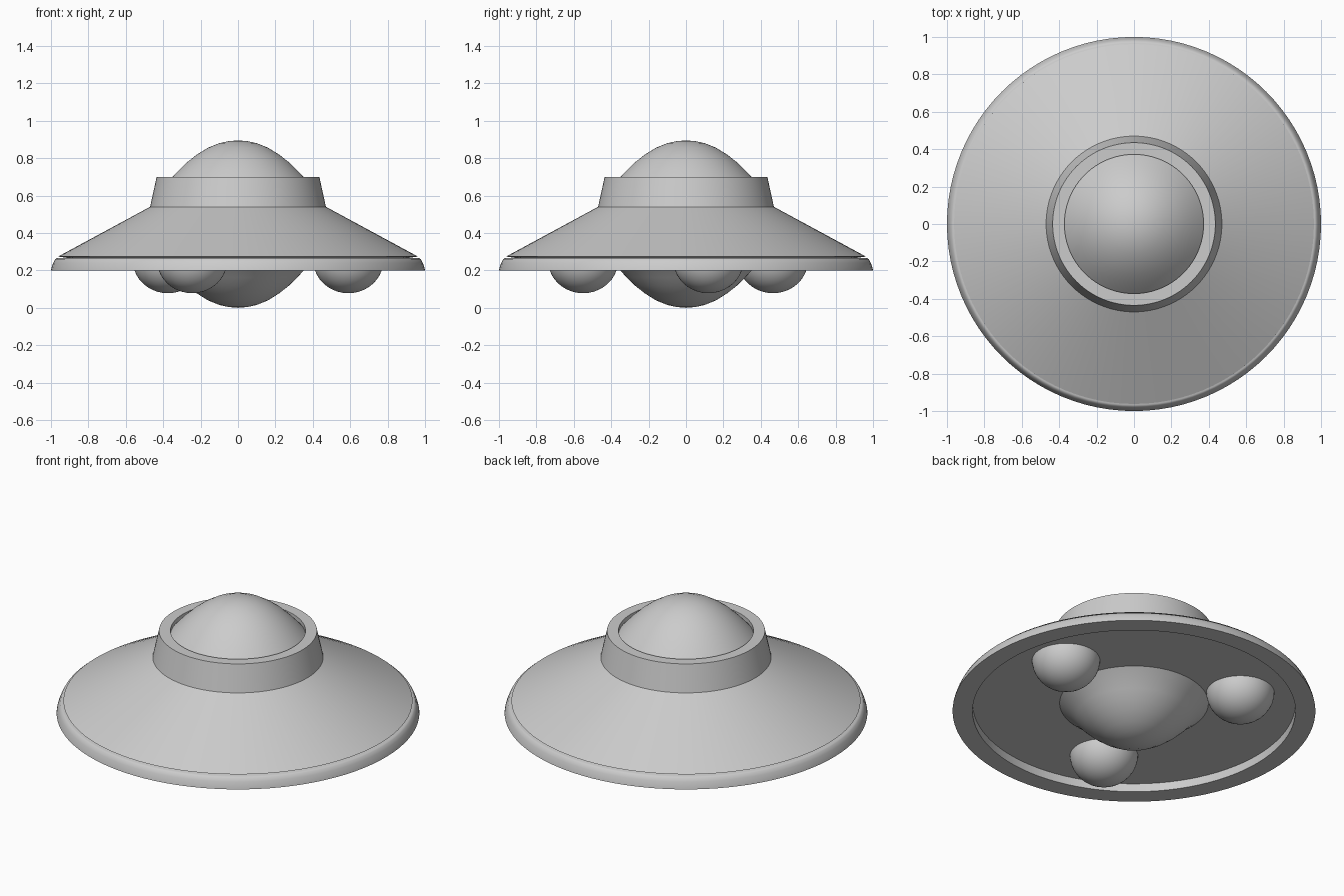
import bpy
import math

cube = bpy.data.objects.get("Cube")
if cube:
    bpy.data.objects.remove(cube, do_unlink=True)

# Single plain grey metal
metal = bpy.data.materials.new("grey_metal")
metal.use_nodes = True
GREY = (0.6, 0.6, 0.6, 1)
metal.diffuse_color = GREY
metal.node_tree.nodes["Principled BSDF"].inputs["Base Color"].default_value = GREY


def lathe(name, profile, steps=96, centre=(0, 0), closed=False, angle=25):
    """Spin an (r, z) profile around the vertical axis; r = 0 makes a pole."""
    verts, rings, faces = [], [], []
    for r, z in profile:
        start = len(verts)
        if r == 0:
            verts.append((0, 0, z))
            rings.append([start] * steps)
        else:
            for i in range(steps):
                a = math.tau * i / steps
                verts.append((r * math.cos(a), r * math.sin(a), z))
            rings.append(list(range(start, start + steps)))
    pairs = list(zip(rings, rings[1:]))
    if closed:
        pairs.append((rings[-1], rings[0]))
    for low, high in pairs:
        for i in range(steps):
            j = (i + 1) % steps
            quad = [low[i], low[j], high[j], high[i]]
            faces.append(list(dict.fromkeys(quad)))
    mesh = bpy.data.meshes.new(name)
    mesh.from_pydata(verts, [], faces)
    mesh.materials.append(metal)
    obj = bpy.data.objects.new(name, mesh)
    bpy.context.collection.objects.link(obj)
    obj.location = (*centre, 0)
    bpy.ops.object.select_all(action="DESELECT")
    obj.select_set(True)
    bpy.context.view_layer.objects.active = obj
    bpy.ops.object.shade_smooth_by_angle(angle=math.radians(angle))
    return obj


def bell(width, height):
    """Rounded cap that straightens towards its edge, from edge to tip."""
    cap = [(0.35, 0.0), (0.315, 0.037), (0.27, 0.08), (0.22, 0.119),
           (0.16, 0.156), (0.1, 0.18), (0.05, 0.191), (0, 0.195)]
    return [(r * width / 0.35, z * height / 0.195) for r, z in cap]


# Outer rim band with a flat underside
lathe("rim", [(0.89, 0.2), (1.0, 0.2), (0.997, 0.215), (0.988, 0.24),
              (0.978, 0.26), (0.968, 0.266), (0.89, 0.266)], closed=True, angle=40)

# Sloping saucer hull, just clear of the rim
lathe("saucer_hull", [(0.88, 0.262), (0.962, 0.274), (0.47, 0.54)])

# Recessed floor under the saucer
lathe("underside_floor", [(0, 0.25), (0.892, 0.25)][::-1])

# Collar around the cockpit
lathe("cockpit_collar", [(0.47, 0.54), (0.435, 0.7), (0.372, 0.7), (0.372, 0.62)])

# Cockpit dome
lathe("cockpit_dome", [(0.372, 0.675)] + [(r, 0.7 + z) for r, z in bell(0.35, 0.195)])

# Belly dome, the same cap turned over
belly = [(0.41, 0.25)] + [(r, 0.2 - z) for r, z in bell(0.352, 0.2)]
lathe("belly_dome", belly[::-1])

# Three landing balls around the belly
bowl = [(0.188 * math.sin(t * math.pi / 20), 0.255 - 0.177 * math.cos(t * math.pi / 20))
        for t in range(11)]
for side, spot in {"left": (0.59, 0.12), "front": (-0.245, -0.55),
                   "back": (-0.375, 0.465)}.items():
    lathe(f"landing_ball_{side}", bowl, steps=48, centre=spot)
